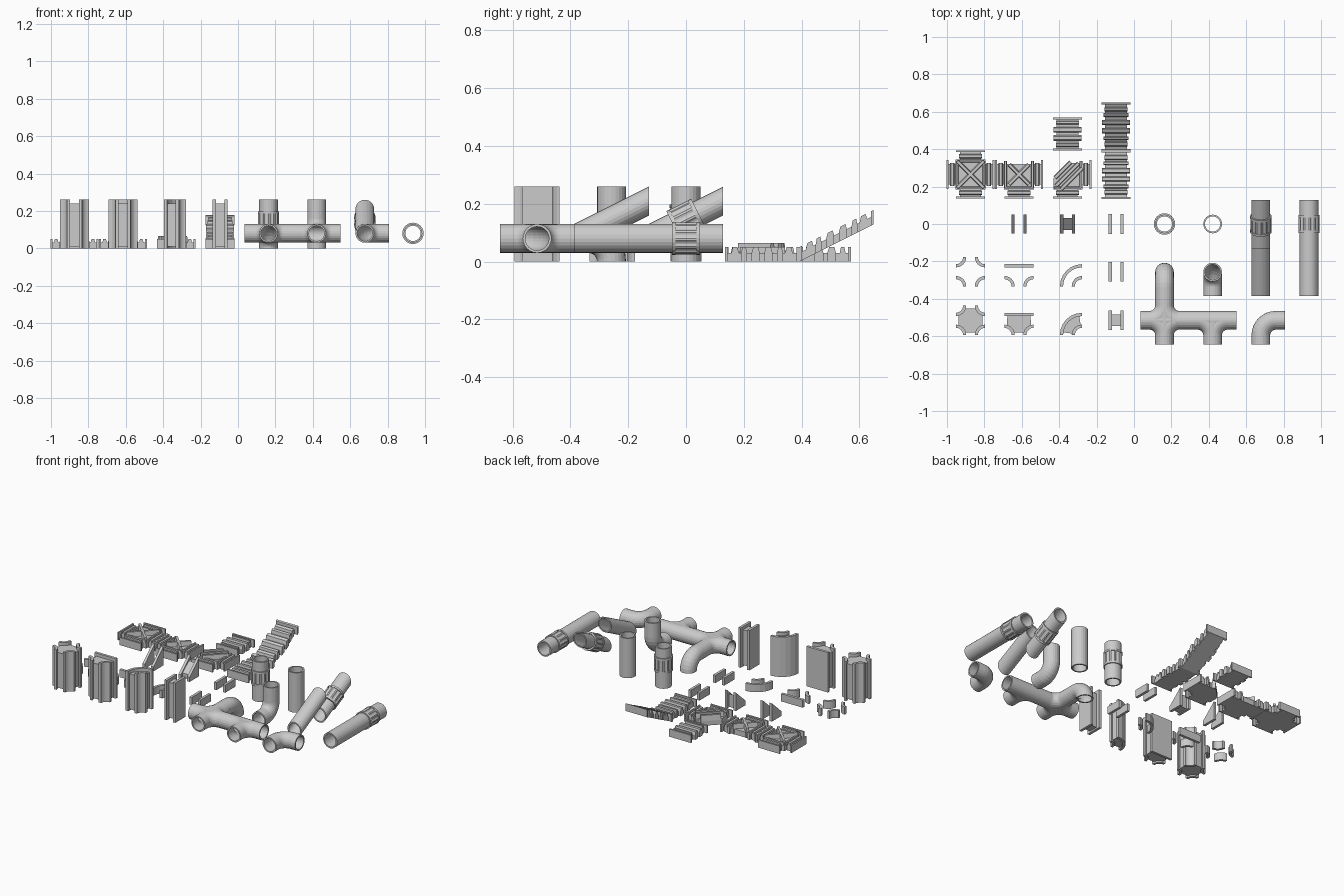
import bpy, bmesh
from math import sin, cos, pi, radians
from mathutils import Vector, Matrix

if "Cube" in bpy.data.objects:
    bpy.data.objects.remove(bpy.data.objects["Cube"])

C = 0.2575                      # layout cell
H = C / 2
RO, RI, N = 0.05, 0.041, 24     # pipe radii and sides
X, Y, Z = Vector((1, 0, 0)), Vector((0, 1, 0)), Vector((0, 0, 1))


def finish(name, bm, loc=(0, 0, 0), slope=0.0, y0=0.0):
    """Turn a bmesh into an object; slope shears z along y."""
    for v in bm.verts:
        v.co.z += slope * (v.co.y - y0)
        v.co += Vector(loc)
    bmesh.ops.recalc_face_normals(bm, faces=bm.faces)
    me = bpy.data.meshes.new(name)
    bm.to_mesh(me)
    bm.free()
    ob = bpy.data.objects.new(name, me)
    bpy.context.collection.objects.link(ob)
    return ob


# ---------- pipes ----------
def line(d, a, b):
    return [(d * a, d), (d * b, d)], (X if abs(d.x) < 0.5 else Z)


def elbow(d1, d2, l1, l2, R=0.08, steps=8):
    c, path = (d1 + d2) * R, []
    if l1 > R:
        path.append((d1 * l1, -d1))
    for i in range(steps + 1):
        t = pi / 2 * i / steps
        path.append((c - d2 * R * cos(t) - d1 * R * sin(t), d2 * sin(t) - d1 * cos(t)))
    if l2 > R:
        path.append((d2 * l2, d2))
    return path, d1.cross(d2)


def sweep(bm, spec, ro, ri=None, n=N, ro2=None):
    """Sweep a disc or hollow ring along a path; ro2 alternates the outer radius."""
    path, nor = spec

    def shell(r, r2=None):
        rings = []
        for p, t in path:
            side = t.cross(nor).normalized()
            rings.append([bm.verts.new(p + (nor * cos(2 * pi * k / n) + side * sin(2 * pi * k / n))
                          * (r2 if r2 and k % 4 > 1 else r)) for k in range(n)])
        for a, b in zip(rings, rings[1:]):
            for k in range(n):
                j = (k + 1) % n
                bm.faces.new((a[k], a[j], b[j], b[k]))
        return rings
    out = shell(ro, ro2)
    if ri is None:
        bm.faces.new(out[0])
        bm.faces.new(out[-1])
        return
    inn = shell(ri)
    for e in (0, -1):
        for k in range(n):
            j = (k + 1) % n
            bm.faces.new((out[e][k], out[e][j], inn[e][j], inn[e][k]))


def pipe(name, spec, loc, slope=0.0):
    bm = bmesh.new()
    sweep(bm, spec, RO, RI)
    return finish(name, bm, loc, slope)


def band(name, d, loc, tilt=0.0):
    """Ribbed collar with a ring at each end."""
    bm = bmesh.new()
    sweep(bm, line(d, -0.036, 0.036), 0.056, 0.046, 48, 0.052)
    for s in (-1, 1):
        sweep(bm, line(d, s * 0.036, s * 0.048), 0.057, 0.046)
    bm.transform(Matrix.Rotation(tilt, 4, 'X'))
    finish(name, bm, loc)


def junction(name, dirs, loc):
    """Pipe branches with filleted corners, hollowed by booleans."""
    def solids(r, ext):
        specs = [line(X, -H - ext, H + ext)]
        ys = [d.y for d in dirs if abs(d.y) > 0.5]
        specs.append(line(Y, -H - ext, H + ext if max(ys) > 0 else 0.0))
        specs += [elbow(Y * s, X * k, 0.08, 0.08) for s in ys for k in (-1, 1)]
        res = []
        for i, s in enumerate(specs):
            bm = bmesh.new()
            sweep(bm, s, r * (1 - 0.0015 * i))
            res.append(finish(name if i == 0 and ext == 0 else "cutter", bm, loc))
        return res
    outer, inner = solids(RO, 0), solids(RI, 0.01)
    base = outer[0]
    bpy.context.view_layer.objects.active = base
    for op, obs in (('UNION', outer[1:]), ('DIFFERENCE', inner)):
        for o in obs:
            m = base.modifiers.new("b", 'BOOLEAN')
            m.operation, m.solver, m.object = op, 'EXACT', o
            bpy.ops.object.modifier_apply(modifier=m.name)
            bpy.data.objects.remove(o)


PX = [0.163, 0.163 + C, 0.163 + 2 * C, 0.163 + 3 * C]
junction("pipe_cross", [X, -X, Y, -Y], (PX[0], -2 * C, 0.08))
junction("pipe_tee", [X, -X, -Y], (PX[1], -2 * C, 0.08))
pipe("pipe_elbow", elbow(-Y, X, H, H), (PX[2], -2 * C, 0.08))
pipe("pipe_elbow_down", elbow(-Y, -Z, H, 0.08), (PX[0], -C, 0.08))
pipe("pipe_elbow_up", elbow(-Y, Z, H, 0.18), (PX[1], -C, 0.08))
for tag, y in (("plain", -C), ("banded", 0)):
    pipe("pipe_slope_" + tag, line(Y, -H, H), (PX[2], y, 0.145), 0.5)
    pipe("pipe_straight_" + tag, line(Y, -H, H), (PX[3], y, 0.08))
pipe("pipe_vertical_banded", line(Z, 0, 0.26), (PX[0], 0, 0))
pipe("pipe_vertical_plain", line(Z, 0, 0.26), (PX[1], 0, 0))
band("band_vertical", Z, (PX[0], 0, 0.15))
band("band_slope", Y, (PX[2], 0, 0.145), radians(26.57))
band("band_straight", Y, (PX[3], 0, 0.08))


# ---------- wall sets ----------
def prism(bm, pts, a, b, axis='z', M=Matrix()):
    def put(p, w):
        return bm.verts.new(M @ Vector((p[0], p[1], w) if axis == 'z' else (w, p[0], p[1])))
    lo, hi = [put(p, a) for p in pts], [put(p, b) for p in pts]
    bm.faces.new(lo)
    bm.faces.new(hi)
    for i in range(len(pts)):
        j = (i + 1) % len(pts)
        bm.faces.new((lo[i], lo[j], hi[j], hi[i]))


def rect(x0, x1, y0, y1):
    return [(x0, y0), (x1, y0), (x1, y1), (x0, y1)]


def arc(cx, cy, r, a0, a1, n=6):
    return [(cx + r * cos(radians(a0 + (a1 - a0) * i / n)),
             cy + r * sin(radians(a0 + (a1 - a0) * i / n))) for i in range(n + 1)]


def sector(cx, cy, r0, r1, a0, a1):
    return arc(cx, cy, r0, a0, a1) + arc(cx, cy, r1, a1, a0)


S, GI, GO = 0.078, 0.023, 0.04   # piece half size, passage half width, wall outer face
R0, R1 = S - GO, S - GI
CORN = [(-S, -S, 0), (S, -S, 90), (S, S, 180), (-S, S, 270)]
WALLS = {
    "cross": [sector(x, y, R0, R1, a, a + 90) for x, y, a in CORN],
    "tee": [sector(x, y, R0, R1, a, a + 90) for x, y, a in CORN[:2]] + [rect(-S, S, GI, GO)],
    "elbow": [sector(0.06, -S, R0, R1, 90, 180), sector(0.06, -S, S + GI, S + GO, 90, 180)],
    "straight": [rect(-GO, -GI, -0.053, 0.053), rect(GI, GO, -0.053, 0.053)],
}
RF = R1 - 0.002
FILL = {
    "cross": [p for x, y, a in CORN for p in arc(x, y, RF, a + 75, a + 15)],
    "tee": [(-0.062, GI + 0.002)] + [p for x, y, a in CORN[:2] for p in arc(x, y, RF, a + 75, a + 15)]
           + [(0.062, GI + 0.002)],
    "elbow": sector(0.06, -S, RF, S + GI + 0.002, 98, 172),
    "straight": rect(-GI - 0.002, GI + 0.002, -0.03, 0.03),
}
for kind, x in (("cross", -0.874), ("tee", -0.615), ("elbow", -0.338), ("straight", -0.095)):
    tall, low = bmesh.new(), bmesh.new()
    for w in WALLS[kind]:
        prism(tall, w, 0, 0.26)
        prism(low, w, 0, 0.05)
    prism(tall, FILL[kind], 0.01, 0.24)
    finish("shaft_" + kind, tall, (x, -0.515, 0))
    finish("low_walls_" + kind, low, (x, -0.255, 0))

# short straight walls and the two sloping wall sets of the middle row
bm = bmesh.new()
for w in WALLS["straight"]:
    prism(bm, w, 0, 0.05)
finish("low_walls_short", bm, (-0.095, 0, 0))
for name, x, filled in (("slope_walls", -0.615, False), ("slope_walls_filled", -0.355, True)):
    bm = bmesh.new()
    for s in (-1, 1):
        prism(bm, [(-0.05, 0), (0.05, 0), (0.05, 0.12), (-0.05, 0.03)], s * GI, s * GO, 'x')
    if filled:
        prism(bm, [(-0.032, 0.005), (0.032, 0.005), (0.032, 0.09), (-0.032, 0.035)], -GI, GI, 'x')
    finish(name, bm, (x, 0, 0))


# ---------- ribbed floors ----------
def rib(bm, u, t, w, z1=0.05, ang=0.0, z0=0.0):
    """Tapered bar across the travel direction at distance u."""
    prof = [(u - t, z0), (u + t, z0), (u + t, 0.03), (u + t * 0.6, z1), (u - t * 0.6, z1), (u - t, 0.03)]
    prism(bm, prof, -w, w, 'x', Matrix.Rotation(radians(ang), 4, 'Z'))


def strip(name, x, y, half, ribs, slope=0.0):
    bm = bmesh.new()
    prism(bm, rect(-0.058, 0.058, -half, half), 0, 0.03)
    for s in (-1, 1):
        prism(bm, rect(-S, S, s * half, s * (half - 0.01)), 0, 0.05)
    for u, t, w in ribs:
        rib(bm, u, t, w)
    finish(name, bm, (x, y, 0), slope, -half)


FULL = [(s * u, t, w) for s in (-1, 1) for u, t, w in
        ((0.093, 0.013, 0.062), (0.062, 0.01, 0.066), (0.022, 0.014, 0.074))]
SHORT = [(s * u, t, w) for s in (-1, 1) for u, t, w in ((0.06, 0.01, 0.062), (0.022, 0.015, 0.074))]
strip("floor_straight", -0.096, 0.263, H, FULL)
strip("floor_slope", -0.096, 0.263 + C, H, FULL, 0.5)
strip("floor_short", -0.356, 0.482, 0.088, SHORT)


def hub(name, x, arms, center, diagonals):
    """Junction floor: centre plate, diagonal bars, ribbed arms."""
    bm = bmesh.new()
    prism(bm, center, 0, 0.035)
    for ang, u, w in diagonals:
        rib(bm, u, 0.012, w, 0.065, ang)
    for a in arms:
        M = Matrix.Rotation(radians(a), 4, 'Z')
        prism(bm, rect(-0.055, 0.055, 0.05, H), 0, 0.03, 'z', M)
        prism(bm, rect(-S, S, H - 0.01, H), 0, 0.05, 'z', M)
        rib(bm, 0.098, 0.012, 0.062, 0.05, a)
        rib(bm, 0.072, 0.008, 0.072, 0.05, a)
    finish(name, bm, (x, 0.265, 0))


XBARS = [(45, 0, 0.1), (-45, 0, 0.1)]
hub("floor_cross", -0.874, (0, 90, 180, 270), rect(-0.08, 0.08, -0.08, 0.08), XBARS)
hub("floor_tee", -0.615, (90, 180, 270), rect(-0.08, 0.08, -0.08, 0.057), [(45, 0, 0.075), (-45, 0, 0.075)])
hub("floor_elbow", -0.356, (180, 270),
    [(-0.075, -0.08), (0.08, -0.08), (0.08, 0.06), (0.02, 0.06), (-0.075, -0.02)],
    [(45, -0.032, 0.08), (45, 0, 0.085), (45, 0.034, 0.06)])
